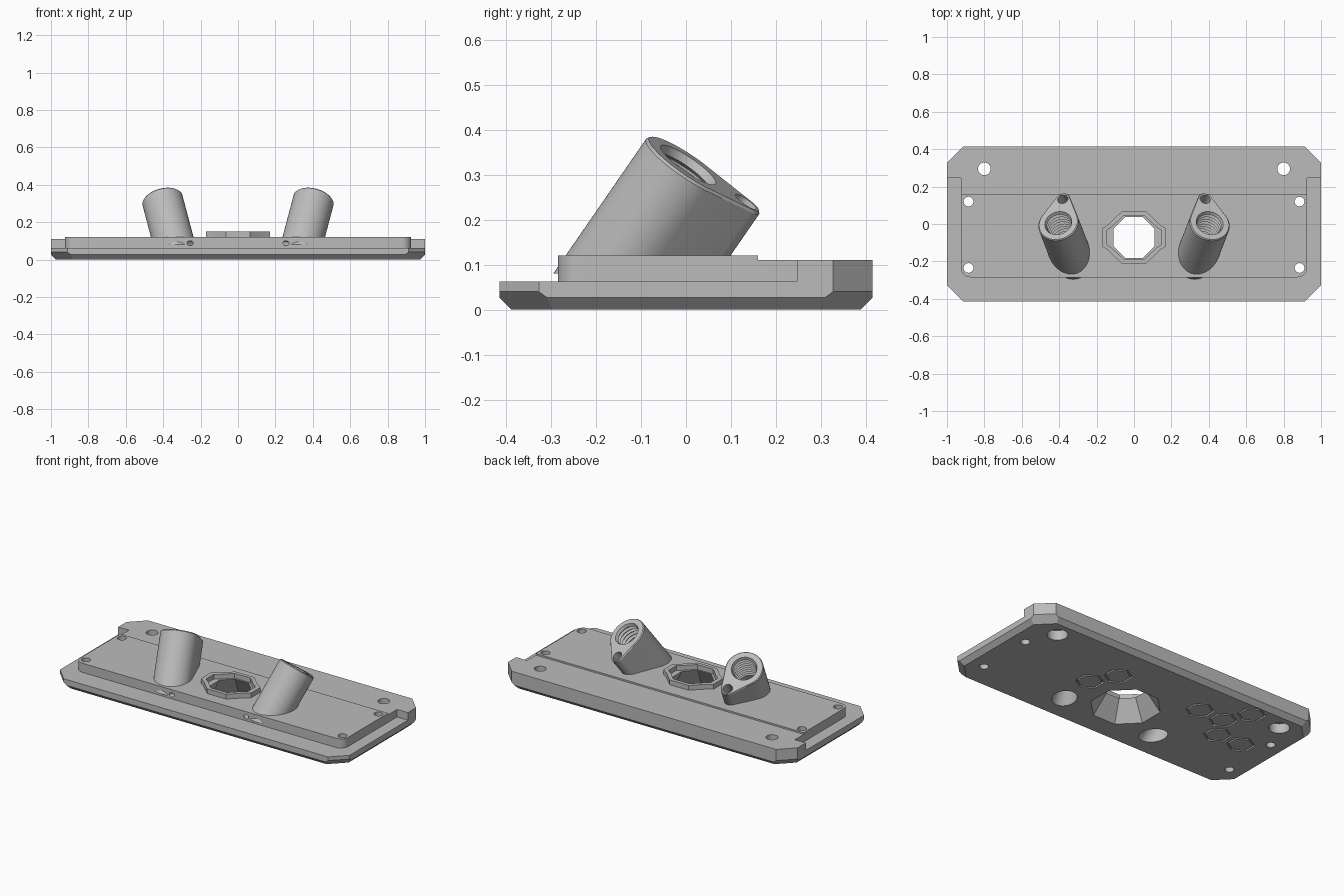
import bpy
import bmesh
from math import acos, cos, pi, sin, tau
from mathutils import Matrix, Vector

cube = bpy.data.objects.get("Cube")
if cube:
    bpy.data.objects.remove(cube)

grey = bpy.data.materials.new("matte_grey")
grey.use_nodes = True
grey.diffuse_color = (0.5, 0.5, 0.5, 1)
grey.node_tree.nodes["Principled BSDF"].inputs["Base Color"].default_value = grey.diffuse_color


def finish(name, bm):
    bmesh.ops.recalc_face_normals(bm, faces=bm.faces)
    mesh = bpy.data.meshes.new(name)
    bm.to_mesh(mesh)
    bm.free()
    mesh.materials.append(grey)
    obj = bpy.data.objects.new(name, mesh)
    bpy.context.collection.objects.link(obj)
    return obj


def loft(loops, frame=Matrix(), wrap=False):
    """Skin a stack of equal-length loops; wrap joins last to first, otherwise cap the ends."""
    bm = bmesh.new()
    rings = [[bm.verts.new(frame @ Vector(p)) for p in loop] for loop in loops]
    pairs = list(zip(rings, rings[1:]))
    if wrap:
        pairs.append((rings[-1], rings[0]))
    else:
        bm.faces.new(rings[0])
        bm.faces.new(rings[-1])
    n = len(rings[0])
    for a, b in pairs:
        for i in range(n):
            j = (i + 1) % n
            bm.faces.new((a[i], a[j], b[j], b[i]))
    return bm


def at_z(outline, z, scale=1.0, centre=(0, 0)):
    return [(centre[0] + x * scale, centre[1] + y * scale, z) for x, y in outline]


def arc(r, start, end, n, cx=0.0, cy=0.0):
    return [(cx + r * cos(start + (end - start) * i / n),
             cy + r * sin(start + (end - start) * i / n)) for i in range(n + 1)]


def polygon(n, r=1.0, turn=0.0):
    return [(r * cos(turn + tau * i / n), r * sin(turn + tau * i / n)) for i in range(n)]


def prism(outline, z0, z1, centre=(0, 0), frame=Matrix()):
    return loft([at_z(outline, z0, 1, centre), at_z(outline, z1, 1, centre)], frame)


def slice_off(bm, co, normal):
    geom = bm.verts[:] + bm.edges[:] + bm.faces[:]
    cut = bmesh.ops.bisect_plane(bm, geom=geom, plane_co=co, plane_no=normal, clear_outer=True)
    edges = [e for e in cut["geom_cut"] if isinstance(e, bmesh.types.BMEdge)]
    bmesh.ops.contextual_create(bm, geom=edges)


def cut_away(target, bm):
    cutter = finish("cutter", bm)
    cutter.hide_render = True
    mod = target.modifiers.new("cut", "BOOLEAN")
    mod.operation, mod.solver, mod.object = "DIFFERENCE", "EXACT", cutter
    bpy.context.view_layer.objects.active = target
    bpy.ops.object.modifier_apply(modifier=mod.name)
    bpy.data.objects.remove(cutter)


def rectangle(x0, y0, x1, y1):
    return [(x0, y0), (x1, y0), (x1, y1), (x0, y1)]


# Base plate with clipped corners and a bevelled underside
bm = prism(rectangle(-1, -0.415, 1, 0.415), 0, 0.12)
for s in (-1, 1):
    slice_off(bm, (s, 0, 0.027), (s, 0, -1))
    slice_off(bm, (0, s * 0.415, 0.027), (0, s, -1))
    for t in (-1, 1):
        corner = (s * 0.955, t * 0.3725, 0.04)
        slice_off(bm, corner, (s, t, 0))
        slice_off(bm, corner, (s, t, -1.414))
plate = finish("base_plate", bm)

# Lower rear strip, and rebate around the raised panel
cut_away(plate, prism(rectangle(-2, 0.16, 2, 1), 0.11, 1))
panel = [(0.925, 0.247)] + arc(0.05, 0, -pi / 2, 8, 0.875, -0.235)
panel += [(-x, y) for x, y in reversed(panel)]
cut_away(plate, prism([(-2, 0.247), (-2, -1), (2, -1), (2, 0.247)] + panel, 0.063, 1))

# Screw holes
for s in (-1, 1):
    for y in (0.12, -0.235):
        cut_away(plate, prism(polygon(32, 0.026), -1, 1, (s * 0.885, y)))
    cut_away(plate, prism(polygon(40, 0.034), -1, 1, (s * 0.8, 0.295)))
    cut_away(plate, prism(polygon(40, 0.058), -1, 0.06, (s * 0.8, 0.295)))
    # Small slanted holes in the front edge of the panel
    slant = Matrix.Translation((s * 0.257, -0.285, 0.088)) @ Matrix.Rotation(s * 0.7, 4, "Z") \
        @ Matrix.Rotation(pi / 2, 4, "X")
    cut_away(plate, prism(polygon(16, 0.013), -0.06, 0.06, frame=slant))

# Flared octagonal opening, wider underneath
octagon = polygon(8, 1 / cos(pi / 8), pi / 8)
centre = (0, -0.072)
cut_away(plate, loft([at_z(octagon, z, 0.185 - 0.625 * z, centre) for z in (-0.02, 0.14)]))

# Raised collar around the opening, with a tab on each side
half = [(0.065, 0.14), (0.14, 0.068), (0.172, 0.047),
        (0.172, -0.047), (0.14, -0.068), (0.065, -0.14)]
outline = half + [(-x, -y) for x, y in half]
finish("opening_collar", loft([at_z(outline, z, k, centre) for z, k in
                               ((0.118, 1), (0.15, 1), (0.15, 0.84), (0.118, 0.84))], wrap=True))

# Hexagonal outlines engraved underneath
hexagon = polygon(6, 1, pi / 6)
cells = [(-0.59, 0.307), (-0.507, 0.161), (-0.341, 0.161), (-0.756, 0.015),
         (-0.59, 0.015), (0.249, 0.161), (0.332, 0.015)]
for cell in cells:
    cut_away(plate, loft([at_z(hexagon, z, k, cell) for z, k in
                          ((-0.02, 0.08), (0.012, 0.08), (0.012, 0.069), (-0.02, 0.069))], wrap=True))

# Tilted threaded sockets with a teardrop section
reach, big, small = 0.154, 0.11, 0.04
phi = acos((big - small) / reach)
teardrop = arc(big, phi, tau - phi, 48) + arc(small, -phi, phi, 20, reach)
circle = polygon(40)
bore = [(0.068, -0.8), (0.068, -0.2)]
for i in range(8):
    z = -0.2 + i * 0.023
    bore += [(0.078, z + 0.008), (0.078, z + 0.013), (0.066, z + 0.021)]
bore += [(0.074, 0.0), (0.074, 0.1)]

for s, side in ((1, "left"), (-1, "right")):
    axis = Vector((s * 0.265, 0.69, 1)).normalized()
    out = Vector((-s * 0.025, 0.125, -0.086))
    out = (out - axis * out.dot(axis)).normalized()
    frame = Matrix((out, axis.cross(out), axis)).transposed().to_4x4()
    frame.translation = (s * 0.405, 0.005, 0.322)
    rim = [(x * 0.97 + 0.001, y * 0.95) for x, y in teardrop]
    bm = loft([at_z(teardrop, -0.5), at_z(teardrop, -0.006), at_z(rim, 0)], frame)
    slice_off(bm, (0, 0, 0.08), (0, 0, -1))
    socket = finish(side + "_socket", bm)
    for part in (socket, plate):
        cut_away(part, loft([at_z(circle, z, r) for r, z in bore], frame))
    cut_away(socket, prism(polygon(32, 0.028), -0.13, 0.1, (reach, 0), frame))

# Smooth the curved walls, keep the edges crisp
for obj in bpy.context.scene.objects:
    if obj.type == "MESH":
        bpy.ops.object.select_all(action="DESELECT")
        obj.select_set(True)
        bpy.context.view_layer.objects.active = obj
        bpy.ops.object.shade_smooth_by_angle(angle=0.5)
